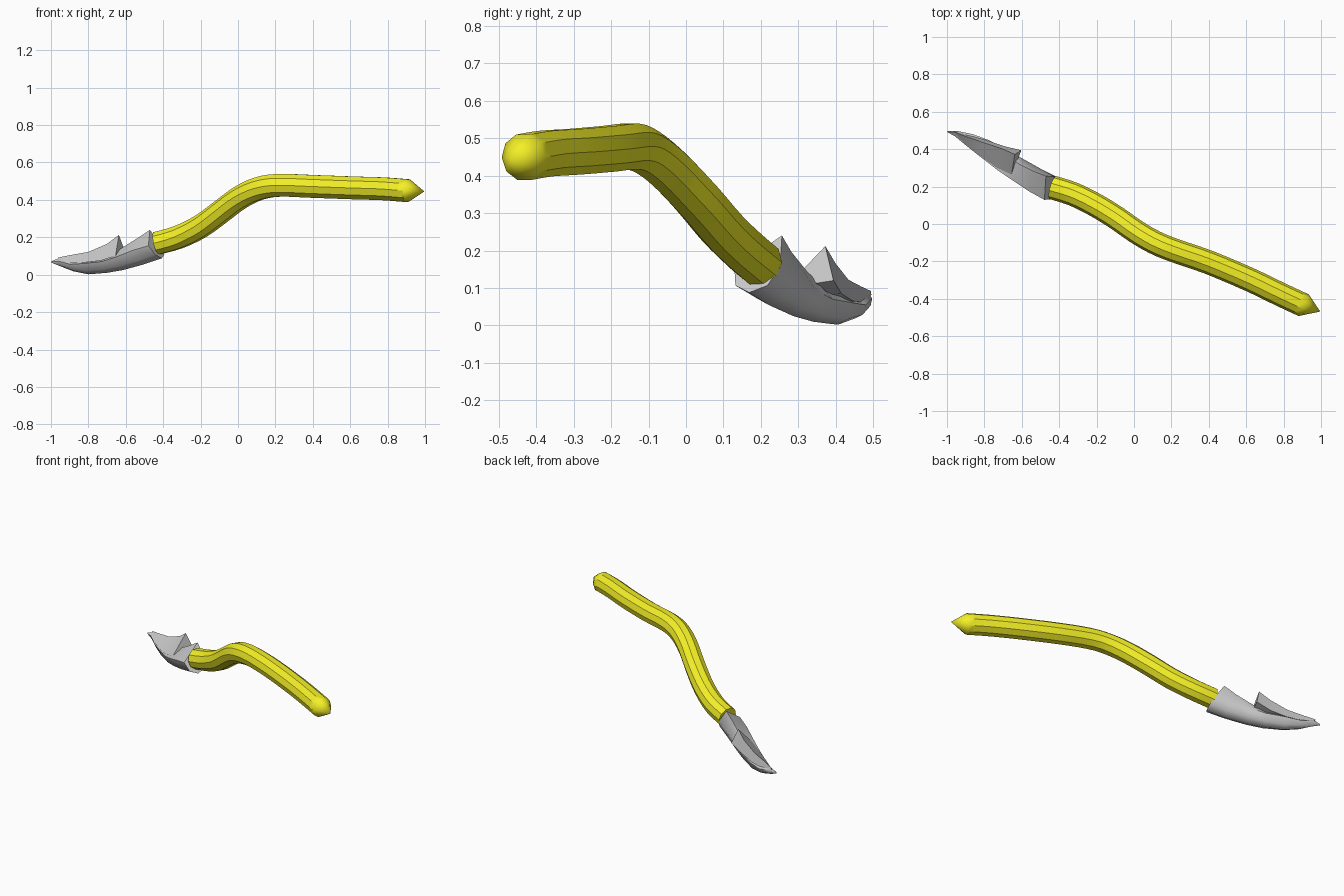
import bpy, bmesh, math
from mathutils import Vector, geometry

if "Cube" in bpy.data.objects:
    bpy.data.objects.remove(bpy.data.objects["Cube"])

yellow = bpy.data.materials.new("yellow_grip")
yellow.diffuse_color = (0.9, 0.87, 0.02, 1)
yellow.use_nodes = True
yellow.node_tree.nodes["Principled BSDF"].inputs["Base Color"].default_value = yellow.diffuse_color


def loft(name, rings, angle, mat=None):
    """Skin a list of equal-length point rings and cap both ends."""
    bm = bmesh.new()
    vs = [[bm.verts.new(p) for p in r] for r in rings]
    n = len(rings[0])
    for a, b in zip(vs, vs[1:]):
        for i in range(n):
            j = (i + 1) % n
            bm.faces.new((a[i], a[j], b[j], b[i]))
    bm.faces.new(vs[0])
    bm.faces.new(vs[-1])
    bmesh.ops.remove_doubles(bm, verts=bm.verts, dist=0.0005)
    bmesh.ops.recalc_face_normals(bm, faces=bm.faces)
    me = bpy.data.meshes.new(name)
    bm.to_mesh(me)
    bm.free()
    ob = bpy.data.objects.new(name, me)
    bpy.context.collection.objects.link(ob)
    if mat:
        me.materials.append(mat)
    bpy.ops.object.select_all(action='DESELECT')
    ob.select_set(True)
    bpy.context.view_layer.objects.active = ob
    bpy.ops.object.shade_smooth_by_angle(angle=math.radians(angle))
    return ob


# Handle: round tube swept along a bent path, with a pointed end
path = [Vector(p) for p in (
    (-0.435, 0.195, 0.168), (-0.32, 0.158, 0.200), (-0.20, 0.098, 0.258),
    (-0.09, 0.03, 0.338), (0.01, -0.04, 0.412), (0.11, -0.098, 0.460),
    (0.22, -0.143, 0.478), (0.40, -0.205, 0.472), (0.62, -0.298, 0.464),
    (0.78, -0.375, 0.459), (0.907, -0.434, 0.449))]
SIDES, R = 10, 0.064
pts = []
for i in range(len(path) - 1):
    tan = [(path[min(k + 1, len(path) - 1)] - path[max(k - 1, 0)]) / 6 for k in (i, i + 1)]
    seg = geometry.interpolate_bezier(path[i], path[i] + tan[0], path[i + 1] - tan[1], path[i + 1], 4)
    pts += seg[:-1]
pts.append(path[-1])

rings = []
for i, p in enumerate(pts):
    t = (pts[min(i + 1, len(pts) - 1)] - pts[max(i - 1, 0)]).normalized()
    side = t.cross(Vector((0, 0, 1))).normalized()
    up = side.cross(t)
    rings.append([p + R * (math.cos(a) * side + math.sin(a) * up)
                  for a in (2 * math.pi * k / SIDES for k in range(SIDES))])
rings.append([Vector((0.996, -0.468, 0.445))] * SIDES)
loft("handle", rings, 35, yellow)

# Jaw: keeled body from the socket to the hooked tip
# centre x, centre y, half width, keel z, rim z, ridge z, ridge offset, forward lean
D, N = Vector((-0.87, 0.49, 0)), Vector((0.49, 0.87, 0))
stations = [
    (-0.445, 0.190, 0.070, 0.088, 0.155, 0.240, 0.045, 0.65),
    (-0.530, 0.235, 0.068, 0.055, 0.130, 0.197, 0.038, 0.4),
    (-0.620, 0.290, 0.064, 0.025, 0.095, 0.150, 0.030, 0.1),
    (-0.700, 0.340, 0.060, 0.010, 0.070, 0.100, 0.030, 0.0),
    (-0.800, 0.405, 0.050, 0.002, 0.060, 0.075, 0.015, 0.0),
    (-0.880, 0.450, 0.035, 0.018, 0.055, 0.075, 0.010, 0.0),
    (-0.950, 0.483, 0.016, 0.045, 0.072, 0.090, 0.003, 0.0),
    (-0.997, 0.494, 0.003, 0.064, 0.069, 0.073, 0.000, 0.0)]
rings = []
for x, y, w, zb, zr, zt, ru, lean in stations:
    low = zb + 0.28 * (zr - zb)
    prof = [(ru, zt), (w, zr), (0.7 * w, low), (0, zb), (-0.7 * w, low), (-w, zr)]
    rings.append([Vector((x, y, z)) + N * u + D * lean * (z - zr) for u, z in prof])
loft("jaw_body", rings, 50)

# Raised cutting tooth: ridge, outer and inner edge of each section
tooth = [
    ((-0.637, 0.372, 0.212), (-0.602, 0.394, 0.120), (-0.655, 0.265, 0.100)),
    ((-0.700, 0.400, 0.165), (-0.690, 0.415, 0.085), (-0.735, 0.302, 0.075)),
    ((-0.800, 0.434, 0.122), (-0.785, 0.446, 0.065), (-0.840, 0.375, 0.063)),
    ((-0.900, 0.468, 0.104), (-0.890, 0.476, 0.062), (-0.920, 0.440, 0.062)),
    ((-0.962, 0.494, 0.092), (-0.960, 0.495, 0.082), (-0.966, 0.486, 0.080))]
loft("jaw_tooth", tooth, 45)
